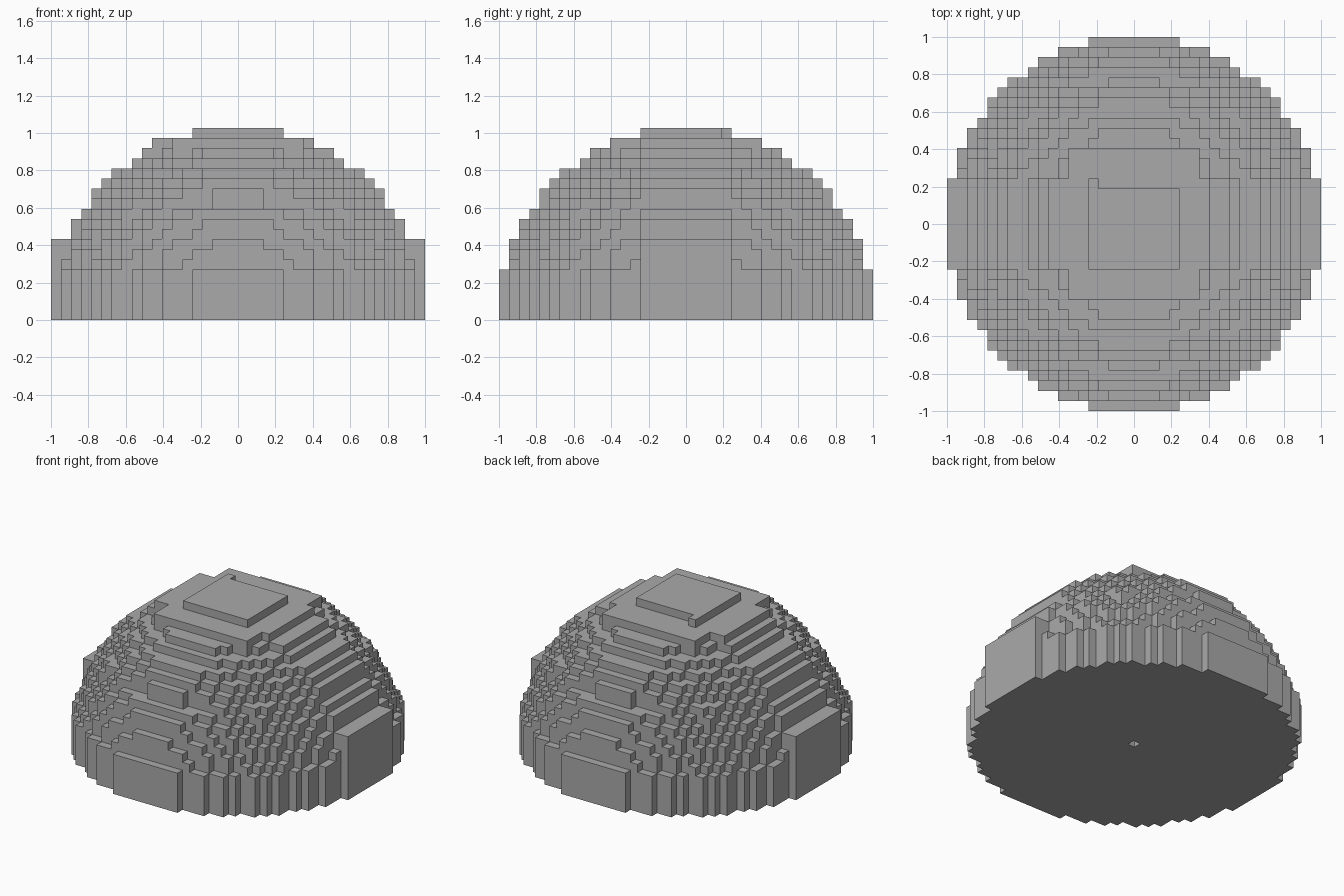
import bpy
import bmesh

cube = bpy.data.objects.get("Cube")
if cube:
    bpy.data.objects.remove(cube)

R = 18                 # radius in blocks, besides the centre block
U = 2 / (2 * R + 1)    # block size
LIMIT = 342            # squared radius of the block sphere
CAP = 4                # half width of the flat caps


def disc(a, b):
    return a * a + b * b <= LIMIT


def filled(x, y, z):
    """True where the dome has a block."""
    if z < 0 or not disc(x, y):
        return False
    # small shaft in the middle of the underside
    if x == 0 and y == 0 and z < 3:
        return False
    # straight foot
    if z <= CAP:
        return True
    # square top plate with a notch along its back edge
    if z == R:
        return max(abs(x), abs(y)) <= CAP and not (y == CAP and x > -CAP)
    # side blocks and stepped ridge from side to side
    if abs(y) <= CAP:
        if disc(x, z) or (abs(x) == R and z <= 7) or (x == -8 and z == 17):
            return True
    # narrow plates down the front and back
    if abs(y) == 14 and z >= 11:
        return abs(x) <= 2 and disc(y, z)
    if z >= 8 and abs(x) <= 3 and disc(y, z):
        return True
    if z == 17 and abs(y) <= 7 and abs(x) <= 6:
        return True
    # rounded body
    return x * x + y * y + z * z <= LIMIT


def quad(axis, sign, cell):
    """Corners of one block side, wound to face outwards."""
    a, b = (axis + 1) % 3, (axis + 2) % 3
    corners = []
    for s, t in ((-1, -1), (1, -1), (1, 1), (-1, 1)):
        p = [c * 1.0 for c in cell]
        p[axis] += sign * 0.5
        p[a] += s * 0.5
        p[b] += t * 0.5
        corners.append((p[0] * U, p[1] * U, (p[2] + 0.5) * U))
    return corners if sign > 0 else corners[::-1]


# Exposed block sides only
span = range(-R, R + 1)
cells = {(x, y, z) for x in span for y in span for z in range(R + 1)
         if filled(x, y, z)}
bm = bmesh.new()
for cell in sorted(cells):
    for axis in range(3):
        for sign in (-1, 1):
            near = list(cell)
            near[axis] += sign
            if tuple(near) not in cells:
                bm.faces.new([bm.verts.new(p) for p in quad(axis, sign, cell)])

# Merge the sides into larger flat faces
bmesh.ops.remove_doubles(bm, verts=bm.verts[:], dist=U / 100)
bmesh.ops.dissolve_limit(bm, angle_limit=0.01, verts=bm.verts[:],
                         edges=bm.edges[:], use_dissolve_boundaries=False)

mesh = bpy.data.meshes.new("block_dome")
bm.to_mesh(mesh)
bm.free()
dome = bpy.data.objects.new("block_dome", mesh)
bpy.context.collection.objects.link(dome)

# Single grey material
grey = bpy.data.materials.new("stone_grey")
grey.use_nodes = True
colour = (0.4, 0.4, 0.4, 1)
grey.diffuse_color = colour
grey.node_tree.nodes["Principled BSDF"].inputs["Base Color"].default_value = colour
mesh.materials.append(grey)
